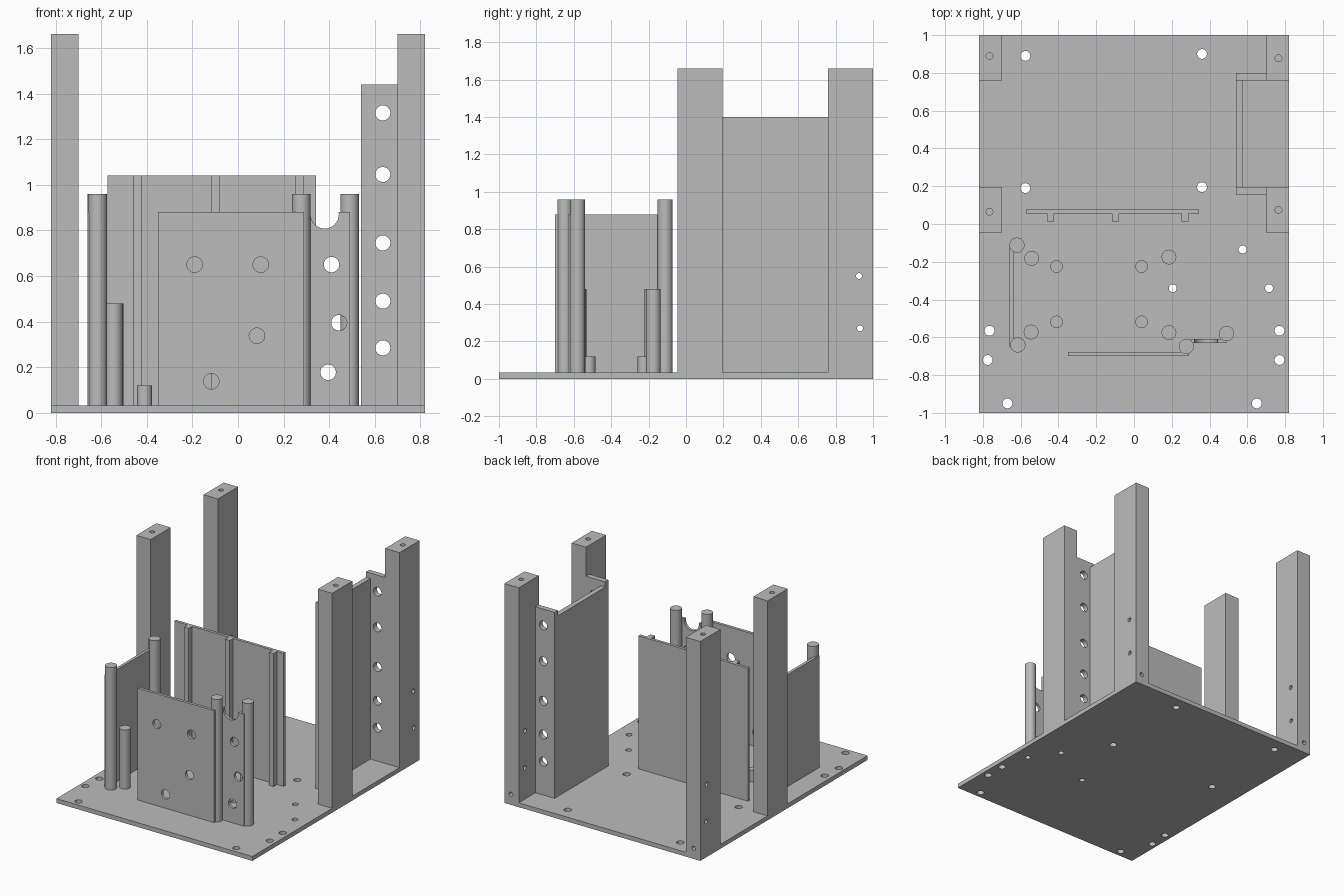
import bpy
import bmesh
import math
from mathutils import Matrix, Vector

if "Cube" in bpy.data.objects:
    bpy.data.objects.remove(bpy.data.objects["Cube"], do_unlink=True)

# One plain grey material
grey = bpy.data.materials.new("plain grey")
grey.use_nodes = True
COLOUR = (0.5, 0.5, 0.5, 1)
grey.diffuse_color = COLOUR
grey.node_tree.nodes["Principled BSDF"].inputs["Base Color"].default_value = COLOUR

BASE = 0.033   # top of the base plate
SINK = 0.028   # parts sit slightly into the plate


def add_box(bm, x, y, z):
    centre = Vector([(a + b) / 2 for a, b in (x, y, z)])
    size = Vector([b - a for a, b in (x, y, z)])
    mat = Matrix.Translation(centre) @ Matrix.Diagonal(size).to_4x4()
    bmesh.ops.create_cube(bm, size=1, matrix=mat)


def add_cylinder(bm, centre, radius, length, axis="Z"):
    turn = {"X": Matrix.Rotation(math.pi / 2, 4, "Y"),
            "Y": Matrix.Rotation(math.pi / 2, 4, "X"),
            "Z": Matrix.Identity(4)}[axis]
    bmesh.ops.create_cone(bm, cap_ends=True, segments=32, radius1=radius,
                          radius2=radius, depth=length,
                          matrix=Matrix.Translation(centre) @ turn)


def finish(bm, name):
    mesh = bpy.data.meshes.new(name)
    bm.to_mesh(mesh)
    bm.free()
    obj = bpy.data.objects.new(name, mesh)
    bpy.context.collection.objects.link(obj)
    mesh.materials.append(grey)
    return obj


def activate(obj):
    bpy.ops.object.select_all(action="DESELECT")
    obj.select_set(True)
    bpy.context.view_layer.objects.active = obj


def box(name, x, y, z, holes=()):
    """Box part with drilled holes: (centre, radius, length, axis)."""
    bm = bmesh.new()
    add_box(bm, x, y, z)
    obj = finish(bm, name)
    if holes:
        bm = bmesh.new()
        for hole in holes:
            add_cylinder(bm, *hole)
        cutter = finish(bm, name + "_cutter")
        cutter.hide_render = True
        mod = obj.modifiers.new("holes", "BOOLEAN")
        mod.operation = "DIFFERENCE"
        mod.solver = "EXACT"
        mod.object = cutter
        activate(obj)
        bpy.ops.object.modifier_apply(modifier=mod.name)
        bpy.data.objects.remove(cutter, do_unlink=True)
        bpy.ops.object.shade_smooth_by_angle(angle=math.radians(30))
    return obj


def rod(name, x, y, radius, top):
    bm = bmesh.new()
    add_cylinder(bm, (x, y, (top + SINK) / 2), radius, top - SINK)
    obj = finish(bm, name)
    activate(obj)
    bpy.ops.object.shade_smooth_by_angle(angle=math.radians(30))


# Base plate with screw holes
large = [(-0.575, 0.89), (0.36, 0.9), (-0.575, 0.19), (0.36, 0.195),
         (-0.765, -0.565), (0.77, -0.565), (-0.775, -0.72), (0.77, -0.72),
         (-0.67, -0.95), (0.65, -0.95)]
small = [(0.575, -0.135), (0.205, -0.34), (0.715, -0.34)]
box("base_plate", (-0.82, 0.82), (-1, 1), (0, BASE),
    [((x, y, 0), 0.026, 0.2, "Z") for x, y in large]
    + [((x, y, 0), 0.021, 0.2, "Z") for x, y in small])

# Four corner posts: blind holes on top, back posts drilled from side and rear
HEIGHT = 1.66
for side, label, top_y in ((-1, "right", (0.065, 0.89)), (1, "left", (0.075, 0.877))):
    x = sorted((side * 0.70, side * 0.82))
    hole_x = side * 0.765
    box("front_post_" + label, x, (-0.045, 0.195), (SINK, HEIGHT),
        [((hole_x, top_y[0], HEIGHT), 0.018, 0.16, "Z")])
    box("back_post_" + label, x, (0.76, 1), (SINK, HEIGHT),
        [((hole_x, top_y[1], HEIGHT), 0.018, 0.16, "Z"),
         ((hole_x, 1, 0.08), 0.016, 0.16, "Y"),
         ((side * 0.76, 0.925, 0.55), 0.016, 0.3, "X"),
         ((side * 0.76, 0.93, 0.27), 0.016, 0.3, "X")])

# Side channel between the left posts: wall and two drilled flanges
box("channel_wall", (0.54, 0.577), (0.19, 0.765), (SINK, 1.40))
for label, y in (("front", (0.155, 0.195)), ("back", (0.76, 0.80))):
    box("channel_flange_" + label, (0.54, 0.70), y, (SINK, 1.44),
        [((0.635, sum(y) / 2, z), 0.033, 0.2, "Y")
         for z in (0.285, 0.49, 0.745, 1.045, 1.315)])

# Ribbed middle panel
box("middle_panel", (-0.572, 0.343), (0.055, 0.077), (SINK, 1.04))
for i, x in enumerate((-0.442, -0.098, 0.27)):
    box("middle_panel_rib_%d" % (i + 1), (x - 0.019, x + 0.019), (0.013, 0.056), (SINK, 1.04))

# Front panel, notched panel and side panel
box("front_panel", (-0.35, 0.29), (-0.70, -0.678), (SINK, 0.88),
    [((x, -0.69, z), 0.034, 0.1, "Y")
     for x, z in ((-0.19, 0.65), (0.1, 0.65), (0.083, 0.338), (-0.117, 0.138))])
box("notched_panel", (0.30, 0.49), (-0.63, -0.608), (SINK, 0.88),
    [((0.38, -0.62, 0.87), 0.062, 0.1, "Y")]
    + [((x, -0.62, z), 0.034, 0.1, "Y")
       for x, z in ((0.41, 0.65), (0.443, 0.395), (0.395, 0.178))])
box("side_panel", (-0.66, -0.638), (-0.652, -0.115), (SINK, 0.88))

# Tall support rods
for i, (x, y) in enumerate(((-0.62, -0.112), (-0.615, -0.64), (0.277, -0.648), (0.49, -0.58))):
    rod("tall_rod_%d" % (i + 1), x, y, 0.04, 0.96)

# Medium and short standoffs
for i, (x, y) in enumerate(((-0.542, -0.182), (-0.545, -0.572), (0.185, -0.175), (0.185, -0.575))):
    rod("medium_rod_%d" % (i + 1), x, y, 0.039, 0.48)
for i, (x, y) in enumerate((x, y) for x in (-0.41, 0.04) for y in (-0.225, -0.518)):
    rod("short_rod_%d" % (i + 1), x, y, 0.033, 0.12)
